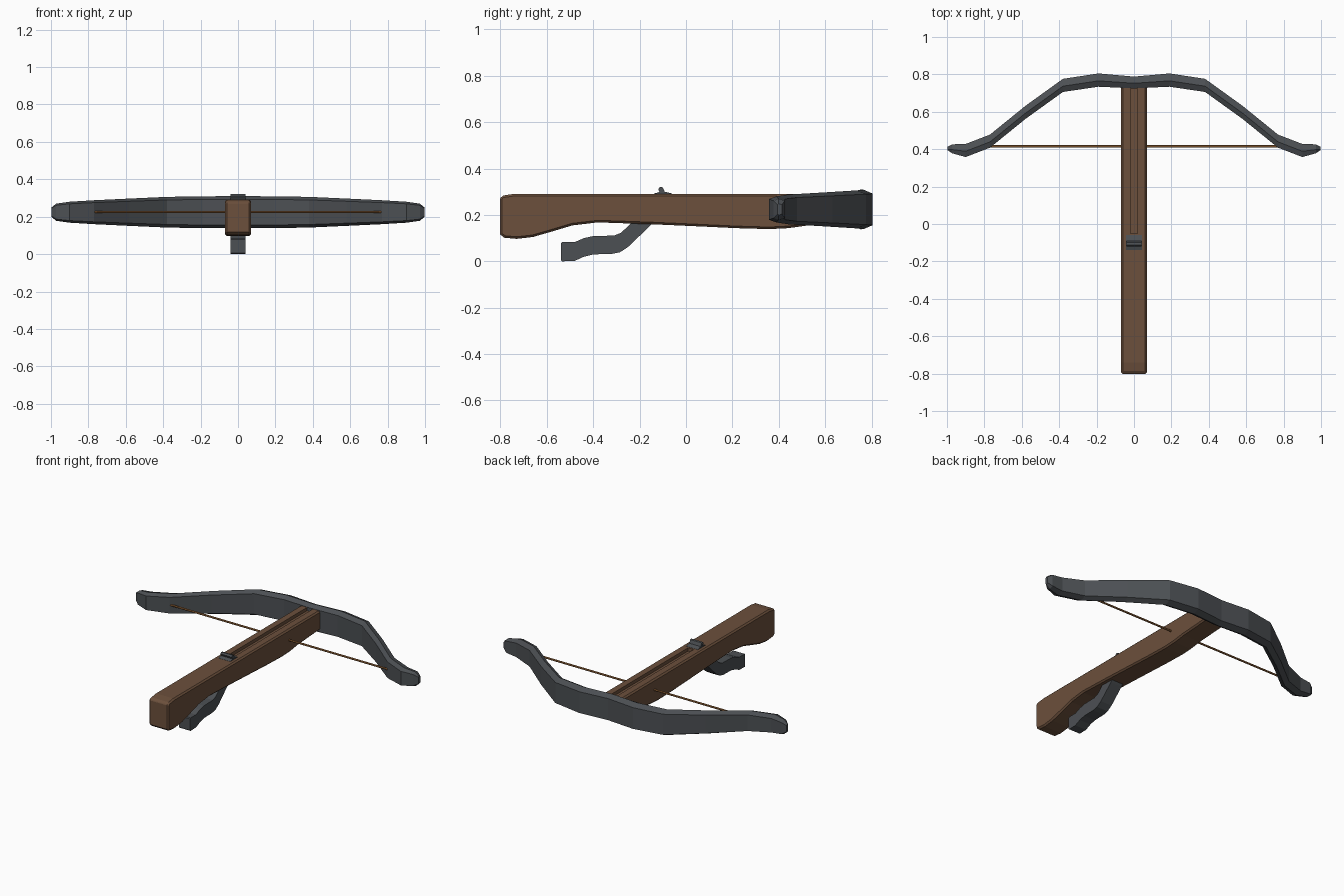
import bpy, bmesh, math
from mathutils import Vector

if "Cube" in bpy.data.objects:
    bpy.data.objects.remove(bpy.data.objects["Cube"])


def material(name, rgb):
    m = bpy.data.materials.new(name)
    m.diffuse_color = (*rgb, 1)
    m.use_nodes = True
    m.node_tree.nodes["Principled BSDF"].inputs["Base Color"].default_value = m.diffuse_color
    return m


wood = material("brown_wood", (0.15, 0.08, 0.045))
metal = material("dark_grey_metal", (0.073, 0.08, 0.088))
cord = material("tan_cord", (0.30, 0.13, 0.04))


def finish(bm, name, mat):
    bmesh.ops.recalc_face_normals(bm, faces=bm.faces)
    me = bpy.data.meshes.new(name)
    bm.to_mesh(me)
    bm.free()
    ob = bpy.data.objects.new(name, me)
    bpy.context.collection.objects.link(ob)
    if mat:
        me.materials.append(mat)
    return ob


def extrude_profile(name, yz, half, mat):
    """Side profile in (y, z), extruded across x."""
    bm = bmesh.new()
    f = bm.faces.new([bm.verts.new((-half, y, z)) for y, z in yz])
    r = bmesh.ops.extrude_face_region(bm, geom=[f])
    verts = [v for v in r["geom"] if isinstance(v, bmesh.types.BMVert)]
    bmesh.ops.translate(bm, verts=verts, vec=(2 * half, 0, 0))
    return finish(bm, name, mat)


def bevel(ob, width, angle=50):
    b = ob.modifiers.new("bevel", "BEVEL")
    b.width, b.segments = width, 1
    b.limit_method, b.angle_limit = "ANGLE", math.radians(angle)


# Stock with a sculpted underside and rounded butt
stock = extrude_profile("stock", [
    (-0.802, 0.27), (-0.795, 0.283), (-0.74, 0.291), (0.735, 0.291),
    (0.735, 0.168), (0.52, 0.154), (0.44, 0.143), (0.36, 0.139),
    (0.22, 0.143), (0.05, 0.151), (-0.15, 0.16), (-0.38, 0.168),
    (-0.49, 0.155), (-0.58, 0.128), (-0.66, 0.105), (-0.73, 0.097),
    (-0.785, 0.102), (-0.802, 0.117)], 0.069, wood)
bevel(stock, 0.009)

# Bolt groove along the top of the stock
groove = extrude_profile("groove_cutter", [
    (-0.05, 0.27), (0.9, 0.27), (0.9, 0.33), (-0.05, 0.33)], 0.02, None)
groove.hide_render = True
groove.hide_viewport = True
cut = stock.modifiers.new("groove", "BOOLEAN")
cut.operation, cut.object, cut.solver = "DIFFERENCE", groove, "EXACT"

# Bow limbs: stations of (x, outer y, inner y, half height), mirrored in x
half_bow = [(0, 0.788, 0.725, 0.086), (0.19, 0.805, 0.734, 0.085),
            (0.38, 0.776, 0.706, 0.082), (0.58, 0.632, 0.562, 0.073),
            (0.77, 0.478, 0.408, 0.064), (0.90, 0.428, 0.358, 0.056),
            (0.972, 0.426, 0.378, 0.046), (0.998, 0.413, 0.395, 0.025)]
stations = [(-x, a, b, h) for x, a, b, h in half_bow[:0:-1]] + half_bow
bm = bmesh.new()
rings = []
for x, outer, inner, h in stations:
    mid = (outer + inner) / 2 - 0.004
    section = [(outer, 0.8), (mid, 1), (inner, 0.8),
               (inner, -0.8), (mid, -1), (outer, -0.8)]
    rings.append([bm.verts.new((x, y, 0.224 + s * h)) for y, s in section])
for r0, r1 in zip(rings, rings[1:]):
    for i in range(6):
        j = (i + 1) % 6
        bm.faces.new((r0[i], r0[j], r1[j], r1[i]))
bm.faces.new(rings[0])
bm.faces.new(rings[-1])
finish(bm, "bow", metal)

# Bowstring
bpy.ops.mesh.primitive_cylinder_add(vertices=6, radius=0.006, depth=1.54,
                                    location=(0, 0.416, 0.225),
                                    rotation=(0, math.pi / 2, 0))
string = bpy.context.object
string.name = "bowstring"
string.data.materials.append(cord)

# Curved trigger lever below the stock
lever = extrude_profile("trigger_lever", [
    (-0.54, 0.078), (-0.535, 0.083), (-0.48, 0.083), (-0.44, 0.1),
    (-0.40, 0.109), (-0.31, 0.111), (-0.28, 0.123), (-0.25, 0.152),
    (-0.22, 0.18), (-0.13, 0.18), (-0.16, 0.148), (-0.25, 0.062),
    (-0.285, 0.039), (-0.32, 0.032), (-0.40, 0.03), (-0.44, 0.02),
    (-0.48, 0.002), (-0.535, 0.0), (-0.54, 0.005)], 0.04, metal)

# String latch: low plate with a tilted catch
extrude_profile("latch_base", [
    (-0.138, 0.28), (-0.138, 0.292), (-0.115, 0.299),
    (-0.085, 0.299), (-0.06, 0.292), (-0.06, 0.28)], 0.042, metal)
extrude_profile("latch_catch", [
    (-0.108, 0.285), (-0.12, 0.312), (-0.112, 0.321),
    (-0.1, 0.319), (-0.085, 0.285)], 0.04, metal)
